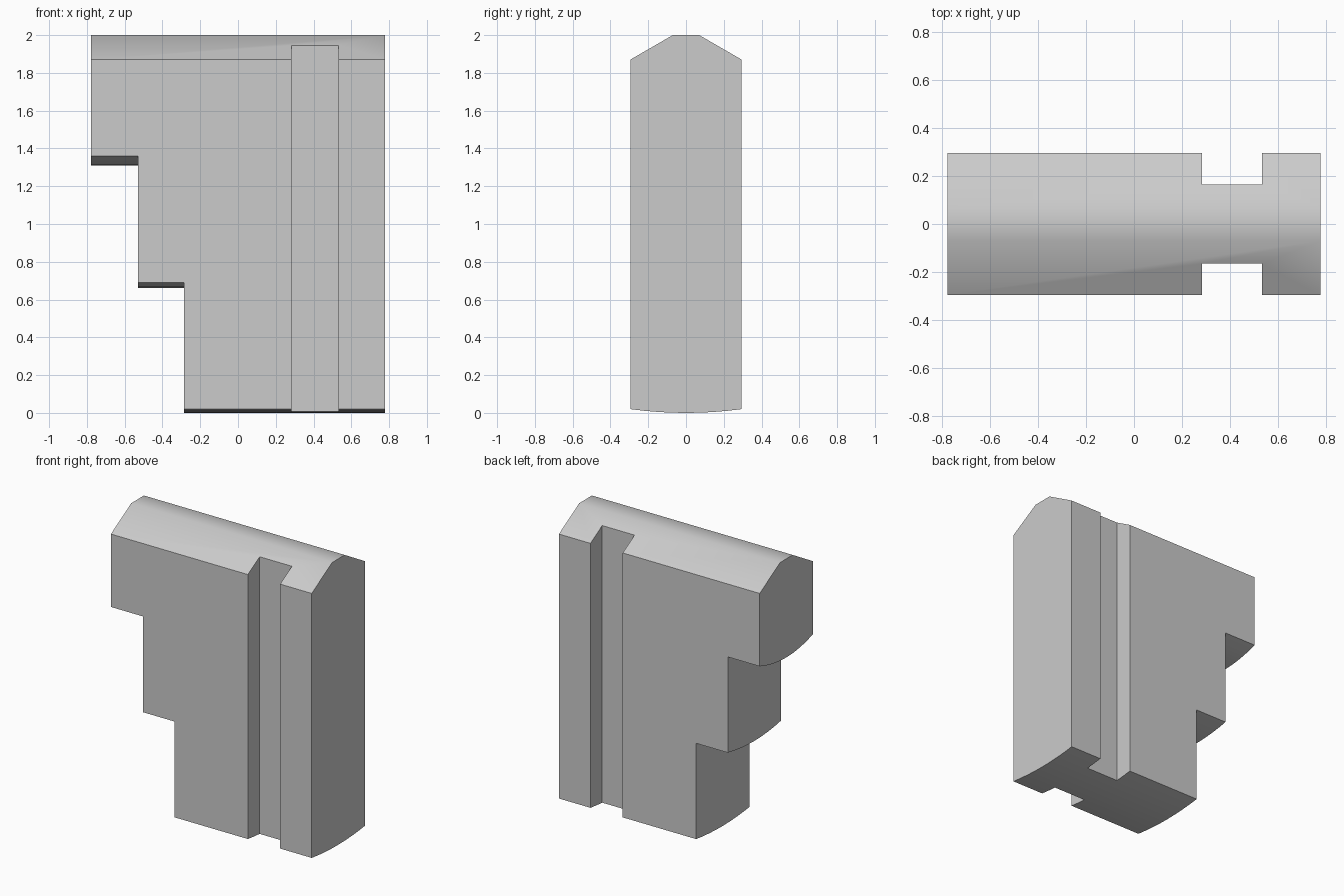
import bpy
import bmesh
import math

if "Cube" in bpy.data.objects:
    bpy.data.objects.remove(bpy.data.objects["Cube"], do_unlink=True)

HALF_X, HALF_Y = 0.777, 0.295
STEPS = 8


def bowed_edge(centre_z, edge_z, overhang=0.0):
    """Shallow curve across y, lowest in the middle."""
    ys = [HALF_Y * (2 * i / STEPS - 1) for i in range(STEPS + 1)]
    pts = [(y, centre_z + (edge_z - centre_z) * (y / HALF_Y) ** 2) for y in ys]
    if overhang:
        pts = [(-HALF_Y - overhang, edge_z)] + pts + [(HALF_Y + overhang, edge_z)]
    return pts


def extrude_x(name, profile, x0, x1):
    """Solid made by sweeping a (y, z) profile from x0 to x1."""
    bm = bmesh.new()
    face = bm.faces.new([bm.verts.new((x0, y, z)) for y, z in profile])
    result = bmesh.ops.extrude_face_region(bm, geom=[face])
    moved = [v for v in result["geom"] if isinstance(v, bmesh.types.BMVert)]
    bmesh.ops.translate(bm, vec=(x1 - x0, 0, 0), verts=moved)
    bmesh.ops.recalc_face_normals(bm, faces=bm.faces)
    mesh = bpy.data.meshes.new(name)
    bm.to_mesh(mesh)
    bm.free()
    obj = bpy.data.objects.new(name, mesh)
    bpy.context.collection.objects.link(obj)
    return obj


# Grey material
grey = bpy.data.materials.new("plain grey")
grey.use_nodes = True
colour = (0.6, 0.6, 0.6, 1)
grey.diffuse_color = colour
grey.node_tree.nodes["Principled BSDF"].inputs["Base Color"].default_value = colour

# Full slab: bowed bottom, upright sides, chamfered ridge
ridge = [(HALF_Y, 1.87), (0.07, 2.0), (-0.07, 2.0), (-HALF_Y, 1.87)]
slab = extrude_x("stepped_slab", bowed_edge(0, 0.02) + ridge, -HALF_X, HALF_X)
slab.data.materials.append(grey)

cutters = []
# Steps on the right-hand side, each with a bowed underside
for x, low, high in ((-0.53, 1.31, 1.36), (-0.285, 0.66, 0.69)):
    curve = bowed_edge(low, high, 0.1)
    base = [(curve[-1][0], -0.2), (curve[0][0], -0.2)]
    cutters.append(extrude_x("step_cutter", curve + base, -1, x))

# Vertical grooves, front and back
for side in (-1, 1):
    inner, outer = 0.165 * side, 0.4 * side
    box = [(inner, -0.2), (outer, -0.2), (outer, 2.2), (inner, 2.2)]
    cutters.append(extrude_x("groove_cutter", box, 0.283, 0.533))

# Cut the slab and drop the cutters
bpy.ops.object.select_all(action="DESELECT")
slab.select_set(True)
bpy.context.view_layer.objects.active = slab
for cutter in cutters:
    cutter.hide_render = True
    mod = slab.modifiers.new("cut", "BOOLEAN")
    mod.operation = "DIFFERENCE"
    mod.solver = "EXACT"
    mod.object = cutter
    bpy.ops.object.modifier_apply(modifier=mod.name)
    bpy.data.objects.remove(cutter, do_unlink=True)

# Soft ridge and undersides, crisp corners
bpy.ops.object.shade_smooth_by_angle(angle=math.radians(40))
